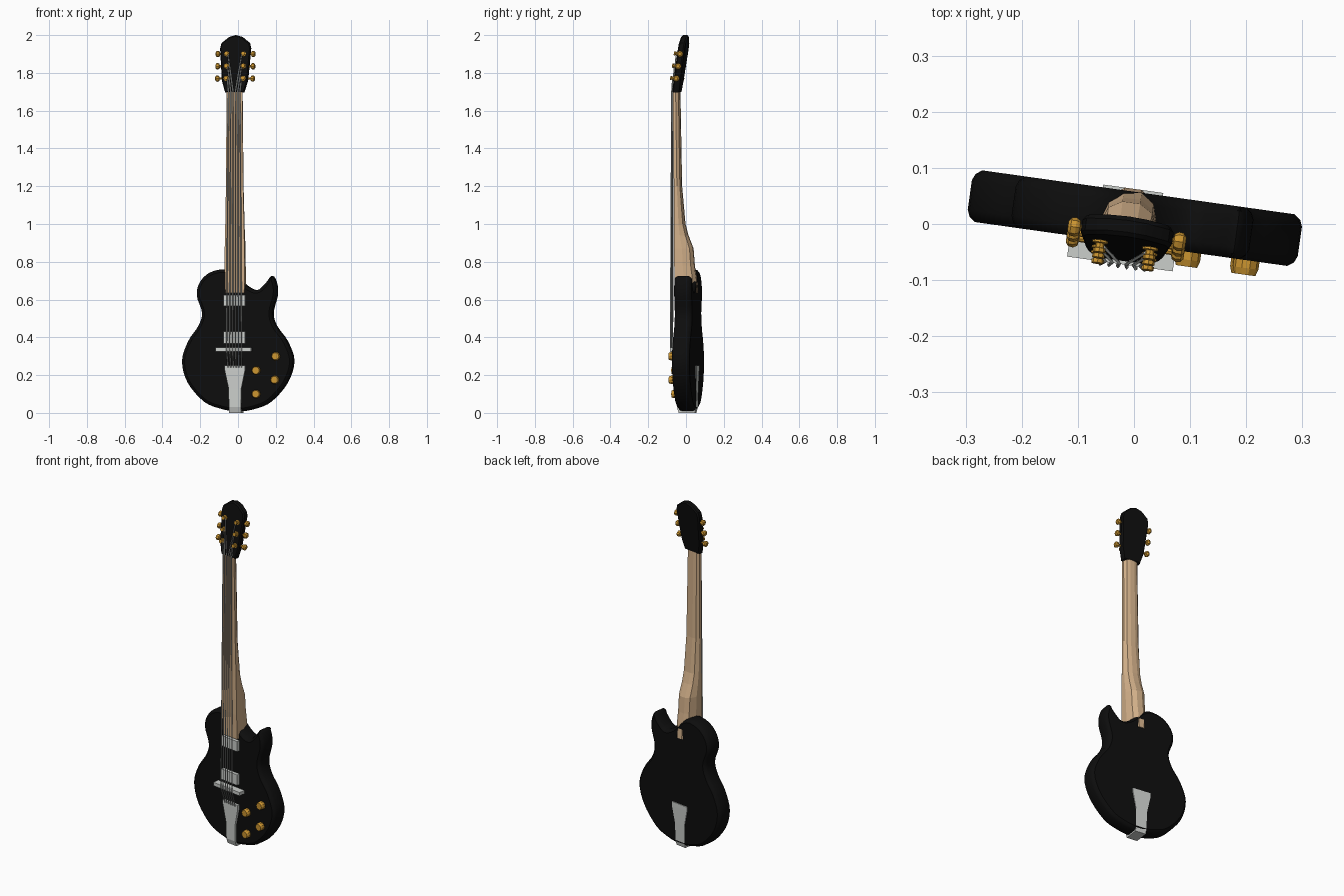
import bpy, bmesh, math
from mathutils import Vector, Matrix

if "Cube" in bpy.data.objects:
    bpy.data.objects.remove(bpy.data.objects["Cube"])

TURN = Matrix.Rotation(math.radians(-8), 4, 'Z')   # the whole instrument is turned slightly
CX = -0.01                                         # neck centre line


def material(name, rgb):
    m = bpy.data.materials.new(name)
    m.use_nodes = True
    m.diffuse_color = (*rgb, 1)
    m.node_tree.nodes["Principled BSDF"].inputs["Base Color"].default_value = (*rgb, 1)
    return m


BLACK = material("black lacquer", (0.004, 0.004, 0.004))
WOOD = material("pale wood", (0.64, 0.43, 0.25))
GOLD = material("gold", (0.60, 0.30, 0.03))
SILVER = material("silver", (0.60, 0.62, 0.60))


def loft(name, rings, mat, smooth=False):
    """Skin a list of equal rings and cap both ends."""
    bm = bmesh.new()
    rows = [[bm.verts.new(TURN @ Vector(p)) for p in ring] for ring in rings]
    n = len(rows[0])
    for a, b in zip(rows, rows[1:]):
        for i in range(n):
            j = (i + 1) % n
            bm.faces.new((a[i], a[j], b[j], b[i]))
    bm.faces.new(rows[0])
    bm.faces.new(rows[-1])
    bmesh.ops.recalc_face_normals(bm, faces=bm.faces)
    me = bpy.data.meshes.new(name)
    bm.to_mesh(me)
    bm.free()
    me.materials.append(mat)
    ob = bpy.data.objects.new(name, me)
    bpy.context.collection.objects.link(ob)
    if smooth:
        bpy.ops.object.select_all(action='DESELECT')
        ob.select_set(True)
        bpy.context.view_layer.objects.active = ob
        bpy.ops.object.shade_smooth_by_angle(angle=math.radians(35))
    return ob


def smooth_outline(pts, steps):
    """Closed Catmull-Rom curve through the points."""
    p = [Vector(q) for q in pts]
    n, out = len(p), []
    for i in range(n):
        a, b, c, d = p[i - 1], p[i], p[(i + 1) % n], p[(i + 2) % n]
        for k in range(steps):
            t = k / steps
            out.append(0.5 * (2 * b + (c - a) * t + (2 * a - 5 * b + 4 * c - d) * t * t
                              + (3 * b - a - 3 * c + d) * t ** 3))
    return out


def slab(name, outline, layers, mat, lean=lambda z: 0.0):
    """Clockwise x-z outline thickened along y; layers are (y, inset)."""
    n = len(outline)
    inward = []
    for i in range(n):
        t = (outline[(i + 1) % n] - outline[i - 1]).normalized()
        inward.append(Vector((t.y, -t.x)))
    rings = []
    for y, inset in layers:
        q = [o + w * inset for o, w in zip(outline, inward)]
        rings.append([(v.x, y + lean(v.y), v.y) for v in q])
    return loft(name, rings, mat, True)


def lathe(name, origin, axis, profile, mat, sides=10):
    """Round part from (distance, radius) pairs along an axis."""
    rot = Vector(axis).to_track_quat('Z', 'Y')
    rings = [[Vector(origin) + rot @ Vector((r * math.cos(a), r * math.sin(a), d))
              for a in (math.tau * i / sides for i in range(sides))] for d, r in profile]
    return loft(name, rings, mat)


def block(name, x, y, z):
    loft(name, [[(x[0], y[0], h), (x[1], y[0], h), (x[1], y[1], h), (x[0], y[1], h)]
                for h in z], SILVER)


# Body with one cutaway horn
body_pts = [(0, .008), (-.09, .022), (-.18, .06), (-.267, .16), (-.297, .275), (-.264, .38),
            (-.21, .46), (-.19, .53), (-.218, .62), (-.203, .69), (-.15, .742), (-.07, .76),
            (-.01, .73), (.05, .672), (.105, .65), (.148, .685), (.183, .725), (.206, .68),
            (.208, .62), (.186, .53), (.205, .46), (.262, .38), (.297, .275), (.262, .16),
            (.175, .06), (.09, .022)]
slab("body", smooth_outline(body_pts, 4),
     [(-.036, .016), (-.028, .005), (-.016, 0), (.037, 0), (.049, .005), (.057, .016)], BLACK)

# Neck: flat front, faceted back, deepening into the heel
neck_rings = []
for z, w, front, back in [(1.71, .042, -.066, -.033), (1.2, .046, -.060, -.024),
                          (1.0, .050, -.058, -.006), (.94, .051, -.058, .010),
                          (.87, .053, -.058, .037), (.78, .053, -.057, .044),
                          (.70, .053, -.054, .056), (.635, .050, -.052, .062)]:
    mid = front + (back - front) * .45
    low = front + (back - front) * .85
    neck_rings.append([(CX + sx * w, y, z) for sx, y in
                       [(-1, front), (1, front), (1, mid), (.75, low), (.3, back),
                        (-.3, back), (-.75, low), (-1, mid)]])
loft("neck", neck_rings, WOOD)


# Headstock, leaning back
def lean(z):
    return -.05 + (z - 1.7) * .15


half = [(.0, 2.0), (.035, 1.99), (.075, 1.958), (.082, 1.93), (.076, 1.85), (.069, 1.76),
        (.05, 1.695)]
head = [Vector((CX + x, z)) for x, z in half]
head += [Vector((CX - x, z)) for x, z in reversed(half[1:])]
slab("headstock", head, [(-.018, .006), (-.011, 0), (.010, 0), (.018, .006)], BLACK, lean)

# Tuners: a post on the face and a button at the side for each string
tuner_heights = (1.77, 1.835, 1.90)
for side, label in ((-1, "right"), (1, "left")):
    for z in tuner_heights:
        y = lean(z)
        lathe("tuner_post_" + label, (CX + side * .045, y - .014, z), (0, -1, .15),
              [(0, .014), (.008, .014), (.009, .008), (.017, .008), (.018, .011), (.025, .011)],
              GOLD, 8)
        lathe("tuner_button_" + label, (CX + side * .065, y, z), (side, 0, 0),
              [(0, .006), (.018, .006), (.020, .013), (.027, .017), (.036, .016), (.041, .009)],
              GOLD, 8)

# Pickups and bridge
block("neck_pickup", (CX - .060, CX + .054), (-.054, -.02), (.565, .625))
block("bridge_pickup", (CX - .060, CX + .054), (-.054, -.02), (.368, .43))
block("bridge", (CX - .100, CX + .090), (-.074, -.03), (.325, .345))

# Tailpiece wrapping from front to back around the bottom
loft("tailpiece", [[(CX - w, f, z), (CX + w, f, z), (CX + w, b, z), (CX - w, b, z)]
                   for z, w, f, b in [(0, .032, -.036, .050), (.03, .032, -.046, .057),
                                      (.13, .034, -.048, .060), (.225, .054, -.050, .062),
                                      (.25, .054, -.050, .062)]], SILVER)

# Control knobs
for x, z in [(.208, .30), (.103, .225), (.203, .175), (.103, .10)]:
    lathe("control_knob", (x, -.03, z), (0, -1, 0),
          [(0, .023), (.020, .023), (.032, .019)], GOLD)

# Strings: tailpiece, bridge, nut, then out to the posts
for i in range(6):
    s = (i - 2.5) / 2.5
    side = -1 if i < 3 else 1
    z_post = tuner_heights[i if i < 3 else 5 - i]
    path = [(CX + s * .036, -.050, .24), (CX + s * .040, -.079, .335),
            (CX + s * .031, -.073, 1.70),
            (CX + side * .045 - side * .008, lean(z_post) - .028, z_post)]
    r = .0033
    loft("string", [[(x - r, y, z), (x, y - r, z), (x + r, y, z), (x, y + r, z)]
                    for x, y, z in path], SILVER)
